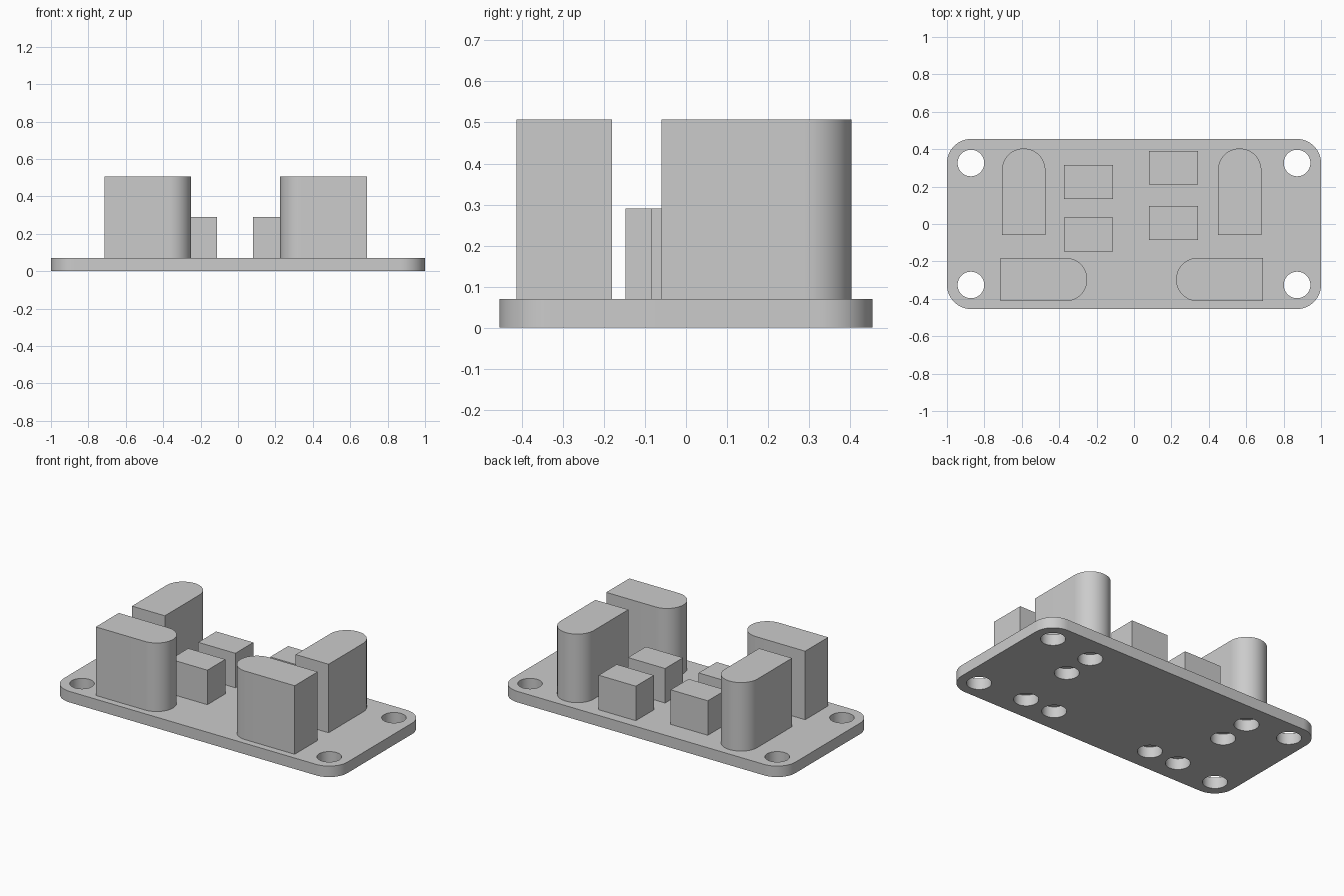
import bpy, bmesh
from math import pi, cos, sin, radians

cube = bpy.data.objects.get("Cube")
if cube:
    bpy.data.objects.remove(cube, do_unlink=True)

grey = bpy.data.materials.new("plain_grey")
grey.use_nodes = True
colour = (0.6, 0.6, 0.6, 1)
grey.diffuse_color = colour
grey.node_tree.nodes["Principled BSDF"].inputs["Base Color"].default_value = colour

PLATE_TOP, BLOCK_TOP, PILLAR_TOP = 0.07, 0.29, 0.507
HOLE_R, PILLAR_R = 0.071, 0.116


def arc(cx, cy, r, start, end, steps):
    """Points along an arc, angles in degrees."""
    angles = [radians(start + (end - start) * i / steps) for i in range(steps + 1)]
    return [(cx + r * cos(a), cy + r * sin(a)) for a in angles]


def prism(name, outline, z0, z1):
    """Extrude a flat outline between two heights."""
    bm = bmesh.new()
    base = bm.faces.new([bm.verts.new((x, y, z0)) for x, y in outline])
    top = bmesh.ops.extrude_face_region(bm, geom=[base])["geom"]
    verts = [v for v in top if isinstance(v, bmesh.types.BMVert)]
    bmesh.ops.translate(bm, verts=verts, vec=(0, 0, z1 - z0))
    bmesh.ops.recalc_face_normals(bm, faces=bm.faces)
    mesh = bpy.data.meshes.new(name)
    bm.to_mesh(mesh)
    bm.free()
    mesh.materials.append(grey)
    obj = bpy.data.objects.new(name, mesh)
    bpy.context.collection.objects.link(obj)
    return obj


def smooth(obj):
    bpy.ops.object.select_all(action="DESELECT")
    obj.select_set(True)
    bpy.context.view_layer.objects.active = obj
    bpy.ops.object.shade_smooth_by_angle(angle=radians(30))


# Pillars: centre of the round end, and direction of the round end
pillars = {
    "front_right_pillar": ((-0.366, -0.297), (1, 0)),
    "front_left_pillar": ((0.341, -0.297), (-1, 0)),
    "back_right_pillar": ((-0.59, 0.288), (0, 1)),
    "back_left_pillar": ((0.565, 0.288), (0, 1)),
}
holes = [(sx * 0.872, sy * 0.326) for sx in (-1, 1) for sy in (-1, 1)]
for name, ((cx, cy), (dx, dy)) in pillars.items():
    heading = 0 if dx > 0 else 180 if dx < 0 else 90
    outline = arc(cx, cy, PILLAR_R, heading - 90, heading + 90, 32)
    length = 0.348
    for side in (1, -1):
        outline.append((cx - dx * length - dy * side * PILLAR_R,
                        cy - dy * length + dx * side * PILLAR_R))
    smooth(prism(name, outline, PLATE_TOP, PILLAR_TOP))
    holes += [(cx, cy), (cx - 0.207 * dx, cy - 0.207 * dy)]

# Small rectangular blocks: low corner of each
blocks = {
    "back_right_block": (-0.375, 0.135),
    "front_right_block": (-0.375, -0.147),
    "back_left_block": (0.08, 0.21),
    "front_left_block": (0.08, -0.085),
}
for name, (x, y) in blocks.items():
    w, d = 0.262, 0.181
    prism(name, [(x, y), (x + w, y), (x + w, y + d), (x, y + d)], PLATE_TOP, BLOCK_TOP)

# Base plate with rounded corners
outline = []
for i, (sx, sy) in enumerate([(1, 1), (-1, 1), (-1, -1), (1, -1)]):
    outline += arc(sx * 0.87, sy * 0.325, 0.13, 90 * i, 90 * i + 90, 16)
plate = prism("base_plate", outline, 0, PLATE_TOP)

# Screw holes through the plate
for x, y in holes:
    cutter = prism("hole_cutter", arc(x, y, HOLE_R, 0, 352.5, 47), -0.1, 0.2)
    cutter.hide_render = True
    cut = plate.modifiers.new("screw_hole", "BOOLEAN")
    cut.operation, cut.object, cut.solver = "DIFFERENCE", cutter, "EXACT"
    bpy.ops.object.select_all(action="DESELECT")
    plate.select_set(True)
    bpy.context.view_layer.objects.active = plate
    bpy.ops.object.modifier_apply(modifier=cut.name)
    bpy.data.objects.remove(cutter, do_unlink=True)
smooth(plate)
